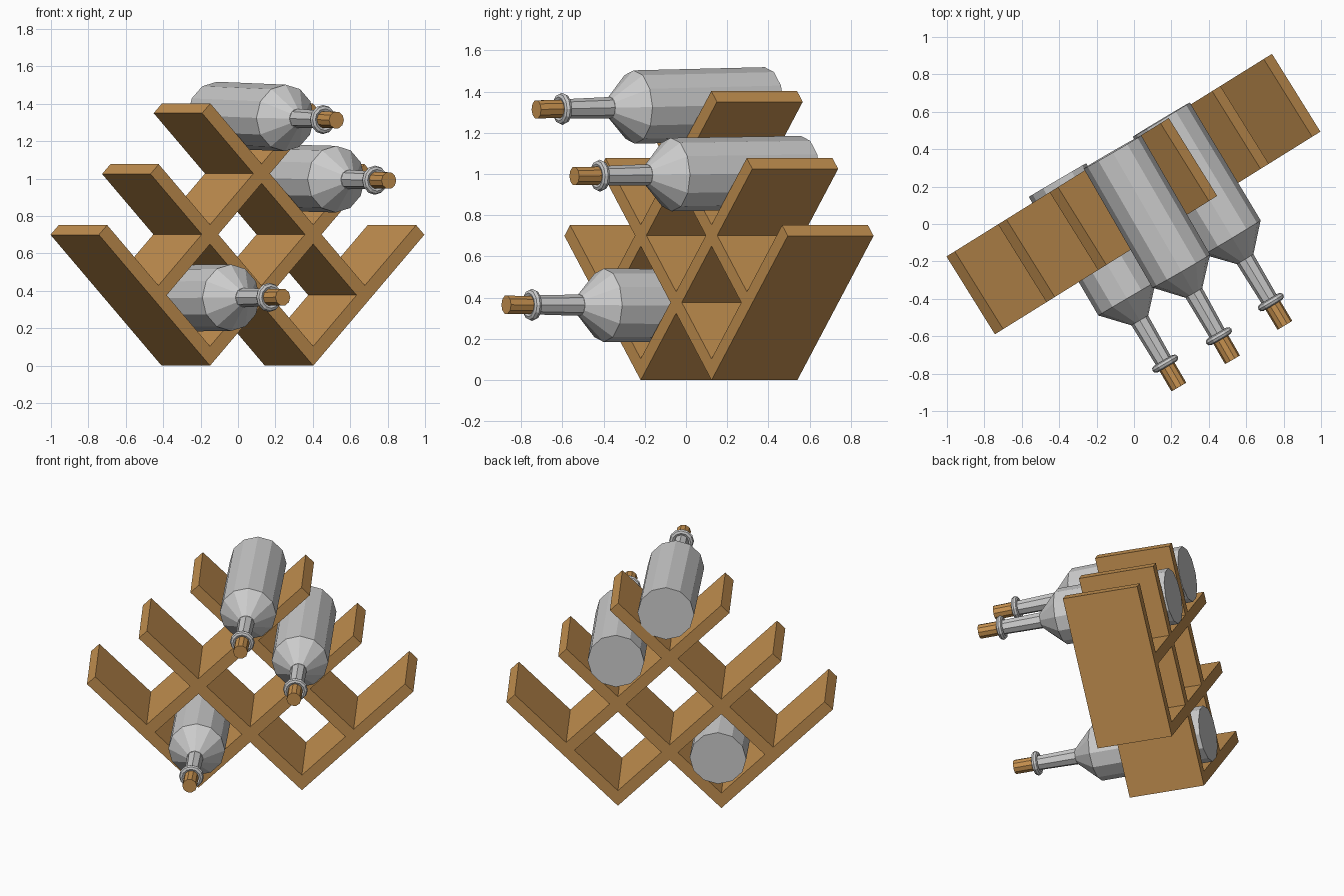
import bpy
import bmesh
import math
from mathutils import Vector, Matrix

if "Cube" in bpy.data.objects:
    bpy.data.objects.remove(bpy.data.objects["Cube"])

wood = bpy.data.materials.new("wood")
wood.diffuse_color = (0.55, 0.28, 0.08, 1)
wood.use_nodes = True
wood.node_tree.nodes["Principled BSDF"].inputs["Base Color"].default_value = wood.diffuse_color
cork_mat = bpy.data.materials.new("cork")
cork_mat.diffuse_color = (0.58, 0.29, 0.08, 1)
cork_mat.use_nodes = True
cork_mat.node_tree.nodes["Principled BSDF"].inputs["Base Color"].default_value = cork_mat.diffuse_color


def finish(name, bm, mat=None):
    bmesh.ops.recalc_face_normals(bm, faces=bm.faces)
    mesh = bpy.data.meshes.new(name)
    bm.to_mesh(mesh)
    bm.free()
    ob = bpy.data.objects.new(name, mesh)
    bpy.context.collection.objects.link(ob)
    if mat:
        mesh.materials.append(mat)
    return ob


# Rack: diagonal planks on a square lattice, turned about z.
# Lattice coordinates: p = u + z, q = z - u (u runs along the rack)
RACK = Matrix.Translation((-0.003, 0.16, 0)) @ Matrix.Rotation(math.radians(31.9), 4, 'Z')
HALF_DEPTH, STEP, T, END = 0.245, 0.65, 0.104, 1.725
lines = [-0.325 + STEP * i for i in range(3)]


def plank(bm, p0, p1, q0, q1):
    ring = [(p0, q0), (p1, q0), (p1, q1), (p0, q1)]
    front, back = [[bm.verts.new(RACK @ Vector(((p - q) / 2, y, (p + q) / 2)))
                    for p, q in ring] for y in (-HALF_DEPTH, HALF_DEPTH)]
    bm.faces.new(front)
    bm.faces.new(back[::-1])
    for i in range(4):
        j = (i + 1) % 4
        bm.faces.new((front[i], back[i], back[j], front[j]))


for i, s in enumerate(lines):
    first = 1 if i == 0 else 0      # outermost planks start one cell later
    # plank rising to the right, in one piece
    bm = bmesh.new()
    plank(bm, lines[first], END, s, s + T)
    finish(f"rack_plank_right_{i + 1}", bm, wood)
    # plank rising to the left, in pieces between the crossings
    bm = bmesh.new()
    for k in range(first, 3):
        stop = lines[k + 1] if k < 2 else END
        plank(bm, s, s + T, lines[k] + T, stop)
    finish(f"rack_plank_left_{i + 1}", bm, wood)


# Turned parts: profile of (radius, distance along the axis)
def lathe(name, profile, sides, matrix, mat=None, closed=False):
    bm = bmesh.new()
    rings = [[bm.verts.new(matrix @ Vector((r * math.cos(2 * math.pi * i / sides),
                                            r * math.sin(2 * math.pi * i / sides), h)))
              for i in range(sides)] for r, h in profile]
    pairs = list(zip(rings, rings[1:]))
    if closed:
        pairs.append((rings[-1], rings[0]))
    else:
        bm.faces.new(rings[0][::-1])
        bm.faces.new(rings[-1])
    for a, b in pairs:
        for i in range(sides):
            j = (i + 1) % sides
            bm.faces.new((a[i], a[j], b[j], b[i]))
    return finish(name, bm, mat)


# Bottles: centre of the base, and tip of the cork
bottles = [((-0.409, 0.235, 0.360), (0.240, -0.872, 0.366)),
           ((-0.115, 0.385, 1.340), (0.529, -0.730, 1.313)),
           ((0.146, 0.558, 1.007), (0.804, -0.537, 0.990))]
collar = [(0.058 + 0.02 * math.cos(a), 1.138 + 0.02 * math.sin(a))
          for a in (2 * math.pi * i / 8 for i in range(8))]

for n, (base, tip) in enumerate(bottles, 1):
    base, tip = Vector(base), Vector(tip)
    m = Matrix.Translation(base) @ (tip - base).to_track_quat('Z', 'Y').to_matrix().to_4x4()
    lathe(f"bottle_body_{n}", [(0.178, 0), (0.178, 0.735), (0.052, 0.87)], 12, m)
    lathe(f"bottle_neck_{n}", [(0.052, 0.86), (0.046, 1.14)], 8, m)
    lathe(f"bottle_collar_{n}", collar, 12, m, closed=True)
    lathe(f"cork_{n}", [(0.046, 1.13), (0.046, 1.283)], 10, m, cork_mat)
